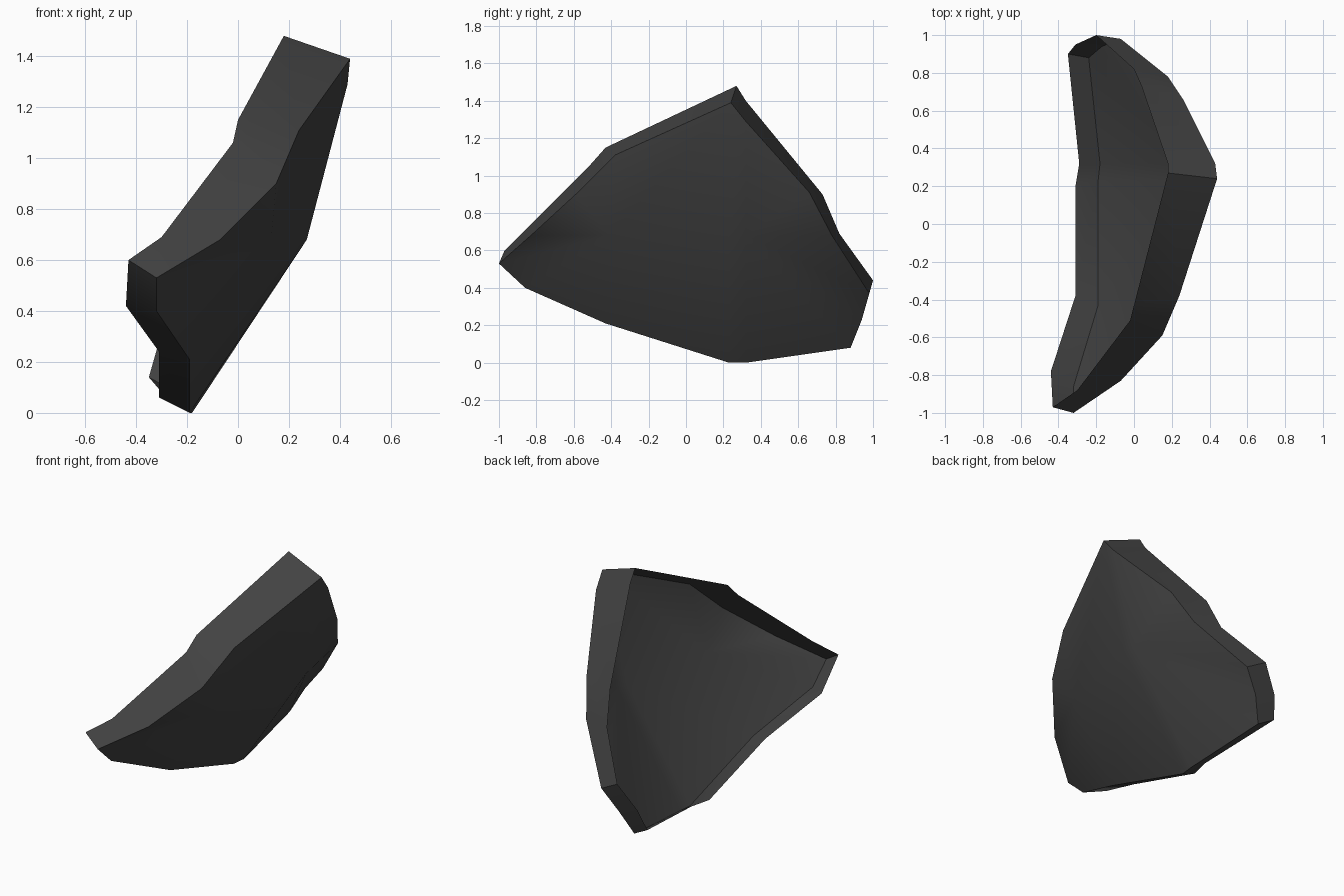
import bpy
import bmesh
import math

if "Cube" in bpy.data.objects:
    bpy.data.objects.remove(bpy.data.objects["Cube"], do_unlink=True)


def make_material(name, value):
    mat = bpy.data.materials.new(name)
    mat.use_nodes = True
    colour = (value, value, value, 1.0)
    mat.diffuse_color = colour
    mat.node_tree.nodes["Principled BSDF"].inputs["Base Color"].default_value = colour
    return mat


# Outline of the curved outer skin, starting at the front tip and running over the top
outer_outline = [
    (-.32, -1, .53), (-.07, -.83, .68), (.15, -.59, .9), (.24, -.38, 1.11),
    (.44, .24, 1.39), (.43, .32, 1.29), (.26, .66, .91), (.18, .78, .68),
    (-.07, .98, .37), (-.17, .94, .23), (-.24, .88, .08), (-.18, .32, 0),
    (-.19, .23, 0), (-.19, -.43, .21), (-.32, -.86, .4),
]

# Free edge of the rim, point for point with the outline
rim_edge = [
    (-.43, -.97, .6), (-.3, -.88, .69), (-.02, -.51, 1.06), (0, -.43, 1.15),
    (.18, .27, 1.48), (.18, .32, 1.4), (.04, .73, .9), (0, .82, .69),
    (-.2, 1, .44), (-.31, .95, .28), (-.35, .9, .14), (-.29, .32, .07),
    (-.31, .2, .06), (-.31, -.38, .24), (-.44, -.78, .42),
]

bm = bmesh.new()
outer = [bm.verts.new(p) for p in outer_outline]
rim = [bm.verts.new(p) for p in rim_edge]

# Bulge of the skin: a front hub and the two ends of the narrow ridge
front_hub = bm.verts.new((.13, -.41, .68))
ridge_front = bm.verts.new((.27, .23, .68))
ridge_back = bm.verts.new((.27, .32, .68))


def hub_for(vert):
    """Choose the bulge point that an outline point is joined to."""
    if vert.co.y < 0:
        return front_hub
    return ridge_front if vert.co.y < .3 else ridge_back


for i, start in enumerate(outer):
    j = (i + 1) % len(outer)
    end = outer[j]
    # Skin panel, a triangle where both points share a hub
    corners = [end, start, hub_for(start), hub_for(end)]
    bm.faces.new(list(dict.fromkeys(corners)))
    # Rim panel
    bm.faces.new([start, end, rim[j], rim[i]])

mesh = bpy.data.meshes.new("curved_plate")
bm.to_mesh(mesh)
bm.free()

plate = bpy.data.objects.new("curved_plate", mesh)
bpy.context.collection.objects.link(plate)
mesh.materials.append(make_material("dark_grey", .055))

# Smooth skin with a crisp rim
bpy.ops.object.select_all(action="DESELECT")
plate.select_set(True)
bpy.context.view_layer.objects.active = plate
bpy.ops.object.shade_smooth_by_angle(angle=math.radians(35))
